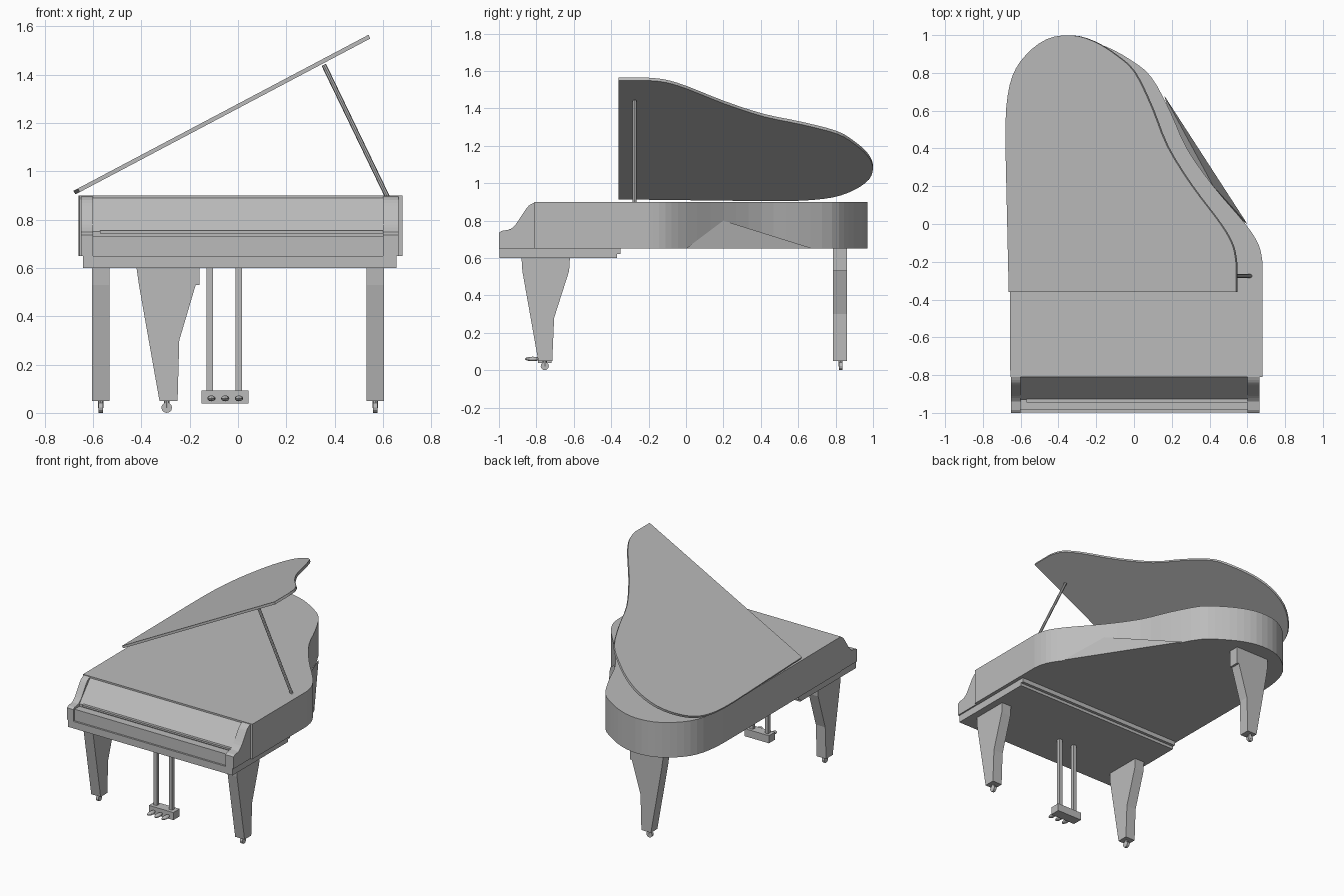
import bpy, bmesh, math
from mathutils import Vector, Matrix

cube = bpy.data.objects.get("Cube")
if cube:
    bpy.data.objects.remove(cube, do_unlink=True)

GREY = (0.5, 0.5, 0.5, 1)
mat = bpy.data.materials.new("plain grey")
mat.use_nodes = True
mat.diffuse_color = GREY
mat.node_tree.nodes["Principled BSDF"].inputs["Base Color"].default_value = GREY


def finish(name, bm):
    bmesh.ops.recalc_face_normals(bm, faces=bm.faces)
    mesh = bpy.data.meshes.new(name)
    bm.to_mesh(mesh)
    bm.free()
    mesh.materials.append(mat)
    obj = bpy.data.objects.new(name, mesh)
    bpy.context.collection.objects.link(obj)
    return obj


def prism(name, profile, axis, lo, hi):
    """Extrude a 2D profile along one axis; the profile uses the other two in order."""
    def place(p, depth):
        c = list(p)
        c.insert("xyz".index(axis), depth)
        return c
    bm = bmesh.new()
    face = bm.faces.new([bm.verts.new(place(p, lo)) for p in profile])
    new = bmesh.ops.extrude_face_region(bm, geom=[face])["geom"]
    shift = Vector(place((0, 0), hi - lo))
    bmesh.ops.translate(bm, vec=shift, verts=[v for v in new if isinstance(v, bmesh.types.BMVert)])
    return finish(name, bm)


def box(name, x, y, z):
    return prism(name, [(x[0], y[0]), (x[1], y[0]), (x[1], y[1]), (x[0], y[1])], "z", *z)


def cylinder(name, a, b, radius, sides=12):
    a, b = Vector(a), Vector(b)
    bm = bmesh.new()
    turn = (b - a).to_track_quat("Z", "Y").to_matrix().to_4x4()
    bmesh.ops.create_cone(bm, cap_ends=True, segments=sides, radius1=radius, radius2=radius,
                          depth=(b - a).length, matrix=Matrix.Translation((a + b) / 2) @ turn)
    return finish(name, bm)


def smooth_path(pts, steps=3):
    """Rounded path through the points, ends kept."""
    pts = [Vector(p) for p in pts]
    ext = [pts[0]] + pts + [pts[-1]]
    out = []
    for p0, p1, p2, p3 in zip(ext, ext[1:], ext[2:], ext[3:]):
        for i in range(steps):
            t = i / steps
            out.append(0.5 * (2 * p1 + (p2 - p0) * t + (2 * p0 - 5 * p1 + 4 * p2 - p3) * t ** 2
                              + (3 * p1 - p0 - 3 * p2 + p3) * t ** 3))
    return out + [pts[-1]]


# Case: curved bent side on the right, round tail, straight left side
rim = smooth_path([(0.68, -0.2), (0.66, -0.11), (0.59, 0), (0.42, 0.2), (0.28, 0.4), (0.19, 0.6),
                   (0.09, 0.78), (-0.02, 0.87), (-0.15, 0.94), (-0.28, 0.97), (-0.42, 0.95),
                   (-0.54, 0.87), (-0.62, 0.76), (-0.655, 0.6), (-0.66, 0.4)])
prism("case", [(-0.655, -0.81), (0.68, -0.81)] + rim, "z", 0.65, 0.9)

# Sloped filler under the hollow of the bent side
bm = bmesh.new()
a, b, c, d = [bm.verts.new(p) for p in
              [(0.6, 0, 0.65), (0.16, 0.68, 0.65), (0.42, 0.2, 0.8), (0.3, 0.2, 0.65)]]
for tri in [(a, b, c), (a, b, d), (b, c, d), (a, c, d)]:
    bm.faces.new(tri)
finish("underside_filler", bm)

# Raised lid, hinged on the left
lid_rim = [(p.x * 1.03 + 0.68, p.y * 1.03) for p in rim]
lid = prism("lid", [(0.02, -0.36), (1.38, -0.36)] + lid_rim, "z", -0.015, 0.002)
lid.location = (-0.68, 0, 0.917)
lid.rotation_euler.y = -math.atan2(0.645, 1.22)
cylinder("lid_prop", (0.355, -0.275, 1.44), (0.62, -0.275, 0.89), 0.01, 8)

# Key bed, with a small moulding at its back
box("key_bed", (-0.642, 0.655), (-0.998, -0.37), (0.6, 0.65))
box("key_bed_moulding", (-0.642, 0.655), (-0.372, -0.35), (0.62, 0.65))

# Arms with scooped tops at both ends of the keyboard
scoop = smooth_path([(-0.94, 0.752), (-0.91, 0.78), (-0.87, 0.84), (-0.84, 0.88), (-0.8, 0.9)])
arm = [(-0.8, 0.65), (-1, 0.65), (-1, 0.735), (-0.985, 0.745)] + scoop
prism("right_arm", arm, "x", -0.65, -0.6)
prism("left_arm", arm, "x", 0.6, 0.665)

# Closed sloping key cover, with a slit above the front slip
prism("key_cover", [(-0.8, 0.65), (-0.93, 0.65), (-0.93, 0.75), (-0.8, 0.9)], "x", -0.6, 0.6)
box("key_cover_lip", (-0.57, 0.6), (-0.945, -0.92), (0.742, 0.755))
box("front_slip", (-0.6, 0.6), (-0.985, -0.92), (0.65, 0.732))

# Tapered legs: offsets from the leg centre and heights
leg = [(-0.04, 0.05), (0.035, 0.05), (0.042, 0.3), (0.11, 0.53), (0.125, 0.53),
       (0.125, 0.65), (-0.135, 0.65), (-0.135, 0.6), (-0.125, 0.53)]


def leg_profile(centre, top):
    return [(centre + o, min(z, top)) for o, z in leg]


def caster(name, x, y, along_x):
    axle = Vector((0.009, 0, 0) if along_x else (0, 0.009, 0))
    hub = Vector((x, y, 0.022))
    cylinder(name + "_wheel", hub - axle, hub + axle, 0.022)
    cylinder(name + "_stem", (x, y, 0.02), (x, y, 0.06), 0.011, 8)


for side, x in (("right", -0.568), ("left", 0.568)):
    front = [(-0.79, 0.05), (-0.715, 0.05), (-0.705, 0.28), (-0.625, 0.53), (-0.62, 0.61),
             (-0.88, 0.61), (-0.875, 0.53)]
    prism(side + "_front_leg", front, "x", x - 0.037, x + 0.037)
    caster(side + "_front_caster", x, -0.755, True)
prism("back_leg", leg_profile(-0.285, 0.65), "y", 0.787, 0.86)
caster("back_caster", -0.295, 0.827, False)

# Pedal lyre: two posts, a box and three pedals
for name, x in (("right_post", -0.117), ("left_post", 0.003)):
    box("lyre_" + name, (x - 0.013, x + 0.013), (-0.765, -0.74), (0.09, 0.61))
box("lyre_box", (-0.15, 0.043), (-0.79, -0.72), (0.038, 0.092))
for i, x in enumerate((-0.11, -0.053, 0.004)):
    bm = bmesh.new()
    bmesh.ops.create_uvsphere(bm, u_segments=12, v_segments=8, radius=1, matrix=Matrix.Translation(
        (x, -0.82, 0.06)) @ Matrix.Diagonal((0.017, 0.042, 0.012, 1)))
    finish(f"pedal_{i + 1}", bm)
